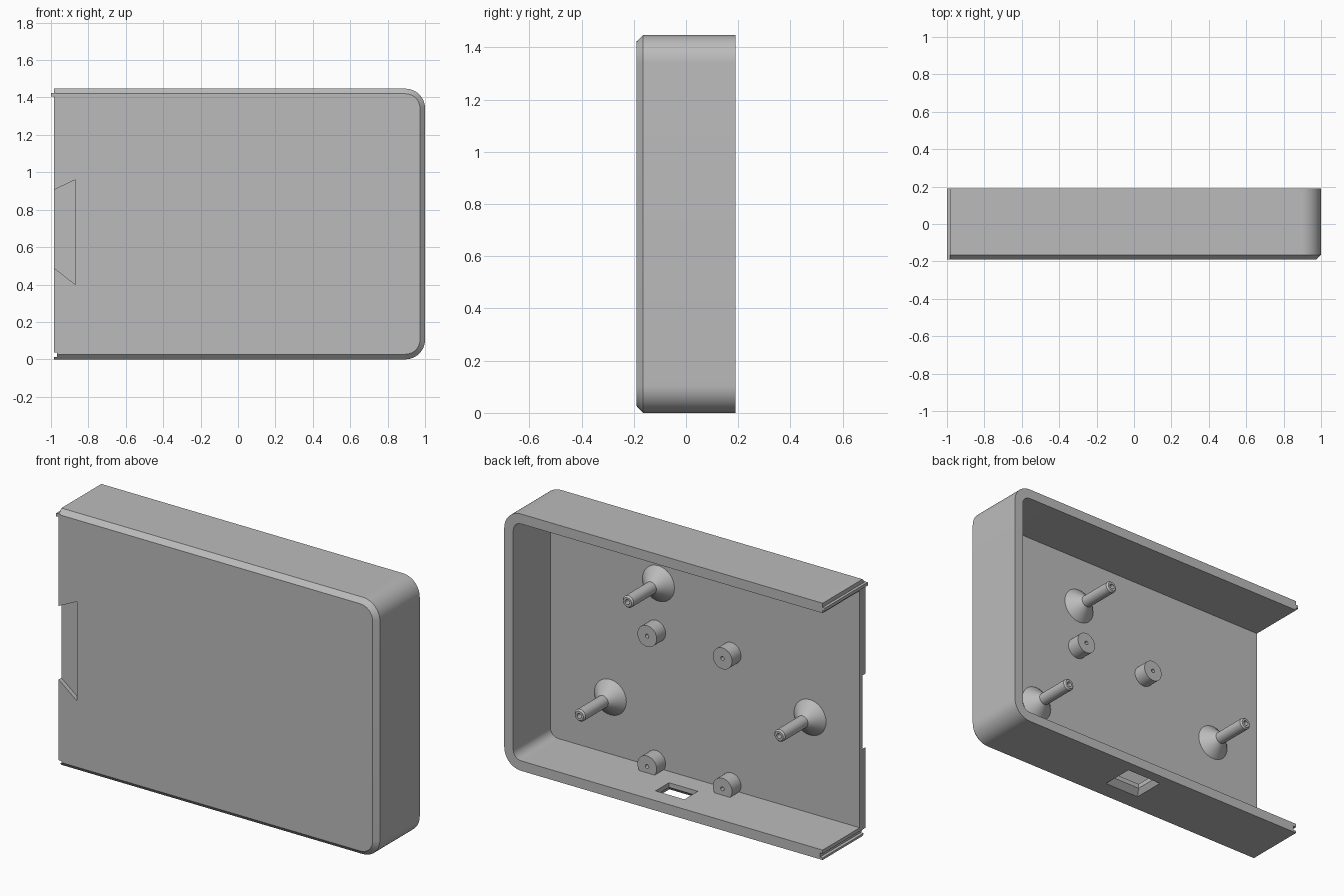
import bpy, bmesh, math

if "Cube" in bpy.data.objects:
    bpy.data.objects.remove(bpy.data.objects["Cube"], do_unlink=True)

LEFT, RIGHT, TOP = -0.985, 1.0, 1.447
BACK, FRONT, FLOOR, WALL = 0.19, -0.19, -0.14, 0.056

grey = bpy.data.materials.new("plain grey")
grey.use_nodes = True
grey.diffuse_color = (0.5, 0.5, 0.5, 1)
grey.node_tree.nodes["Principled BSDF"].inputs["Base Color"].default_value = (0.5, 0.5, 0.5, 1)


def loft(name, rings, closed_ends=True):
    """Skin a stack of equal-length point rings into a solid."""
    bm = bmesh.new()
    loops = [[bm.verts.new(p) for p in ring] for ring in rings]
    n = len(loops[0])
    for a, b in zip(loops, loops[1:]):
        for i in range(n):
            j = (i + 1) % n
            bm.faces.new((a[i], a[j], b[j], b[i]))
    if closed_ends:
        bm.faces.new(loops[0])
        bm.faces.new(loops[-1])
    bmesh.ops.recalc_face_normals(bm, faces=bm.faces)
    mesh = bpy.data.meshes.new(name)
    bm.to_mesh(mesh)
    bm.free()
    mesh.materials.append(grey)
    obj = bpy.data.objects.new(name, mesh)
    bpy.context.collection.objects.link(obj)
    return obj


def box(name, x0, x1, y0, y1, z0, z1):
    return loft(name, [[(x0, y, z0), (x1, y, z0), (x1, y, z1), (x0, y, z1)] for y in (y0, y1)])


def outline(y, inset, radius, left=LEFT, steps=12):
    """Outline square on the open end and rounded on the closed end."""
    low, high, right = inset, TOP - inset, RIGHT - inset
    pts = [(left, y, low)]
    for cz, start in ((low + radius, -90), (high - radius, 0)):
        for i in range(steps + 1):
            a = math.radians(start + 90 * i / steps)
            pts.append((right - radius + radius * math.cos(a), y, cz + radius * math.sin(a)))
    return pts + [(left, y, high)]


def cut(target, cutter):
    mod = target.modifiers.new("cut", 'BOOLEAN')
    mod.operation, mod.solver, mod.object = 'DIFFERENCE', 'EXACT', cutter
    bpy.context.view_layer.objects.active = target
    bpy.ops.object.modifier_apply(modifier=mod.name)
    bpy.data.objects.remove(cutter, do_unlink=True)


def smooth(obj):
    bpy.ops.object.select_all(action='DESELECT')
    obj.select_set(True)
    bpy.context.view_layer.objects.active = obj
    bpy.ops.object.shade_smooth_by_angle(angle=math.radians(30))


def turned(name, x, z, profile, sides=32):
    """Lathe (radius, y) pairs around an axis running front to back."""
    angles = [2 * math.pi * i / sides for i in range(sides)]
    obj = loft(name, [[(x + r * math.cos(a), y, z + r * math.sin(a)) for a in angles]
                      for r, y in profile])
    smooth(obj)


# Case shell with chamfered front edge, hollowed from the back and open end
shell = loft("case_shell", [outline(BACK, 0, 0.105), outline(FRONT + 0.025, 0, 0.105),
                            outline(FRONT, 0.027, 0.078)])
cut(shell, loft("cavity_cutter", [outline(BACK + 0.1, WALL, 0.05, -1.2),
                                  outline(FLOOR, WALL, 0.05, -1.2)]))

# Groove in the end of the lower wall
cut(shell, box("groove_cutter", -1.1, LEFT + 0.017, -0.3, 0.3, 0.012, 0.036))

# Shallow dovetail recess on the front at the open end
slope = [(-1.1, 0.58), (-0.87, 0.40), (-0.87, 0.96), (-1.1, 0.85)]
cut(shell, loft("dovetail_cutter", [[(x, y, z) for x, z in slope] for y in (-0.3, FRONT + 0.024)]))

# Flared socket opening through the lower wall
def socket_ring(half_x, half_y, z):
    return [(0.035 + sx * half_x, 0.033 + sy * half_y, z)
            for sx, sy in ((-1, -1), (1, -1), (1, 1), (-1, 1))]

cut(shell, loft("socket_cutter", [socket_ring(0.115, 0.1, -0.005), socket_ring(0.09, 0.06, 0.03),
                                  socket_ring(0.09, 0.06, 0.1)]))
smooth(shell)

# Tongue on the end of the upper wall
box("upper_tongue", -1.0, LEFT + 0.01, FRONT, BACK, 1.406, 1.424)

# Tall support posts with conical feet and hollow tips
for i, (x, z) in enumerate(((0.27, 1.097), (0.57, 0.376), (-0.675, 0.595))):
    turned(f"support_post_{i + 1}", x, z,
           [(0.1, FLOOR - 0.01), (0.1, FLOOR), (0.034, FLOOR + 0.066), (0.034, 0.128),
            (0.026, 0.137), (0.014, 0.137), (0.014, 0.09)])

# Short screw bosses, the lower pair merging into the lower wall
for i, (x, z) in enumerate((x, z) for z in (0.092, 0.826) for x in (0.285, -0.185)):
    turned(f"screw_boss_{i + 1}", x, z,
           [(0.06, FLOOR - 0.01), (0.06, -0.06), (0.011, -0.06), (0.011, -0.12)])
